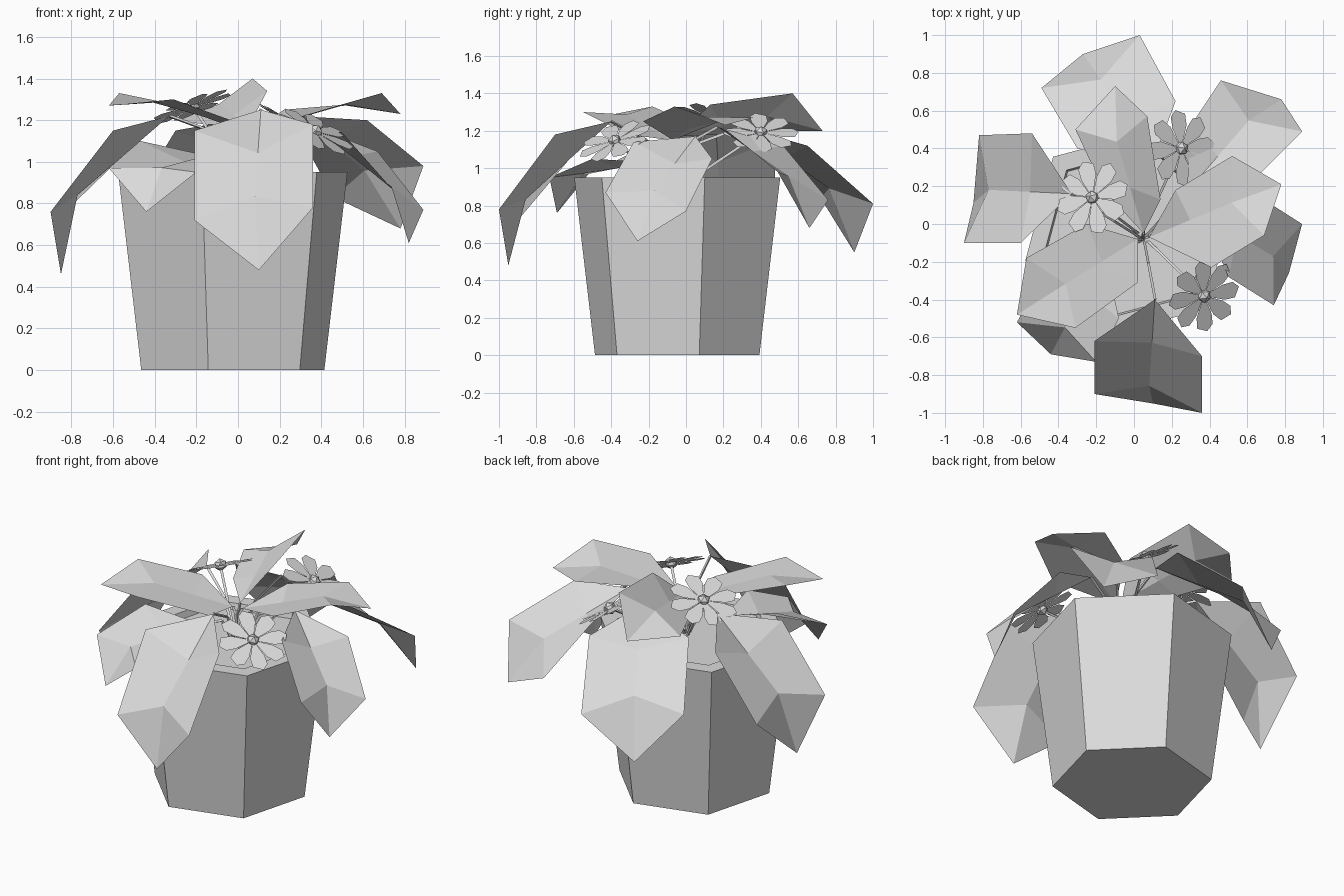
import bpy, math
from mathutils import Vector

cube = bpy.data.objects.get("Cube")
if cube:
    bpy.data.objects.remove(cube)

grey = bpy.data.materials.new("light_grey")
grey.use_nodes = True
grey.diffuse_color = (0.71, 0.71, 0.71, 1)
grey.node_tree.nodes["Principled BSDF"].inputs["Base Color"].default_value = (0.71, 0.71, 0.71, 1)


def make(name, verts, faces):
    mesh = bpy.data.meshes.new(name)
    mesh.from_pydata([tuple(v) for v in verts], [], faces)
    mesh.materials.append(grey)
    obj = bpy.data.objects.new(name, mesh)
    bpy.context.collection.objects.link(obj)


def stem(name, start, end, radius=0.009):
    """Thin three-sided prism between two points."""
    start, end = Vector(start), Vector(end)
    turn = (end - start).to_track_quat('Z', 'Y')
    ring = [turn @ Vector((radius * math.cos(a), radius * math.sin(a), 0))
            for a in (0, math.tau / 3, 2 * math.tau / 3)]
    verts = [start + r for r in ring] + [end + r for r in ring]
    sides = [(i, (i + 1) % 3, (i + 1) % 3 + 3, i + 3) for i in range(3)]
    make(name, verts, sides + [(2, 1, 0), (3, 4, 5)])


def leaf(name, *points):
    """Leaf creased along a sunken midrib, with a bent triangular tip."""
    base, left, right, far_left, tip, far_right = [Vector(p) for p in points]
    rib_end = ((far_left + far_right) / 2).lerp(base, 0.17)
    rib_mid = base.lerp(rib_end, 0.5)
    verts = (base, left, right, far_left, tip, far_right, rib_mid, rib_end)
    make(name, verts, [(0, 6, 1), (0, 2, 6), (1, 6, 7, 3), (6, 2, 5, 7), (3, 7, 4), (7, 5, 4)])
    root = Vector((0.05, -0.08, 0.88))
    bend = root.lerp(base, 0.4) + Vector((0, 0, 0.12))
    stem(name + "_lower_stem", root, bend)
    stem(name + "_upper_stem", bend, base)


def flower(name, centre, normal):
    """Eight flat petals round a small faceted heart."""
    centre = Vector(centre)
    turn = Vector(normal).to_track_quat('Z', 'Y')
    outline = [(0.03, -0.012), (0.12, -0.047), (0.18, -0.045), (0.205, 0.012),
               (0.17, 0.045), (0.11, 0.041), (0.03, 0.012)]
    verts, faces = [], []
    for k in range(8):
        a = k * math.tau / 8
        faces.append(tuple(range(len(verts), len(verts) + len(outline))))
        for r, s in outline:
            flat = Vector((r * math.cos(a) - s * math.sin(a), r * math.sin(a) + s * math.cos(a), 0))
            verts.append(centre + turn @ flat)
    make(name + "_petals", verts, faces)
    bpy.ops.mesh.primitive_ico_sphere_add(subdivisions=1, radius=0.038, location=centre,
                                          rotation=turn.to_euler())
    heart = bpy.context.object
    heart.name = name + "_heart"
    heart.data.materials.append(grey)
    stem(name + "_stem", (0.04, -0.06, 0.88), centre)


# Six-sided pot with a rim and sunken soil
profile = [(0.455, 0), (0.57, 0.95), (0.47, 0.95), (0.46, 0.91)]
verts = [(-0.025 + r * math.cos(math.radians(15 + 60 * k)),
          -0.047 + r * math.sin(math.radians(15 + 60 * k)), z)
         for r, z in profile for k in range(6)]
walls = [(6 * j + k, 6 * j + (k + 1) % 6, 6 * j + 6 + (k + 1) % 6, 6 * j + 6 + k)
         for j in range(3) for k in range(6)]
make("pot", verts, walls + [tuple(range(5, -1, -1))])
make("soil", verts[18:], [tuple(range(6))])

# Drooping outer leaves: base, shoulders, then far corner, tip, far corner
leaf("front_leaf", (0.11, -0.4, 1.25), (0.36, -0.7, 1.18), (-0.21, -0.62, 1.15),
     (0.36, -1, 0.78), (0.1, -0.95, 0.48), (-0.21, -0.9, 0.72))
leaf("back_leaf", (0.09, 0.3, 1.22), (-0.3, 0.4, 1.15), (0.22, 0.65, 1.12),
     (-0.49, 0.72, 0.84), (-0.27, 0.9, 0.55), (0.03, 1, 0.81))
leaf("back_left_leaf", (0.28, 0.17, 1.22), (0.3, 0.52, 1.12), (0.62, 0.22, 1.2),
     (0.46, 0.76, 0.83), (0.78, 0.66, 0.68), (0.89, 0.49, 0.98))
leaf("right_leaf", (-0.33, 0.16, 1.22), (-0.6, -0.1, 1.15), (-0.54, 0.48, 1.15),
     (-0.9, -0.1, 0.76), (-0.85, 0.11, 0.46), (-0.82, 0.47, 0.77))
leaf("left_leaf", (0.36, 0.05, 1.17), (0.67, 0.14, 1.05), (0.5, -0.28, 1.14),
     (0.89, 0, 0.77), (0.82, -0.26, 0.61), (0.74, -0.43, 0.87))
leaf("front_right_leaf", (-0.15, -0.17, 1.03), (-0.08, -0.5, 1.05), (-0.47, -0.25, 1.1),
     (-0.2, -0.73, 0.95), (-0.44, -0.69, 0.76), (-0.62, -0.52, 0.97))

# Raised inner leaves
leaf("upper_back_leaf", (0.05, -0.05, 1.17), (-0.16, 0.18, 1.18), (0.14, 0.13, 1.34),
     (-0.31, 0.5, 1.2), (-0.1, 0.73, 1.2), (0.07, 0.57, 1.4))
leaf("upper_left_leaf", (0.08, -0.07, 1.15), (0.22, 0.18, 1.25), (0.41, -0.23, 1.25),
     (0.52, 0.36, 1.27), (0.78, 0.21, 1.23), (0.69, -0.06, 1.33))
leaf("upper_right_leaf", (0.02, -0.08, 1.15), (0.02, -0.31, 1.18), (-0.25, 0, 1.25),
     (-0.31, -0.55, 1.3), (-0.62, -0.48, 1.27), (-0.57, -0.18, 1.33))

flower("right_flower", (-0.22, 0.14, 1.265), (-0.34, 0.2, 0.9))
flower("back_flower", (0.25, 0.4, 1.19), (0.5, 0.05, 0.85))
flower("front_flower", (0.37, -0.38, 1.145), (0.42, -0.33, 0.84))
